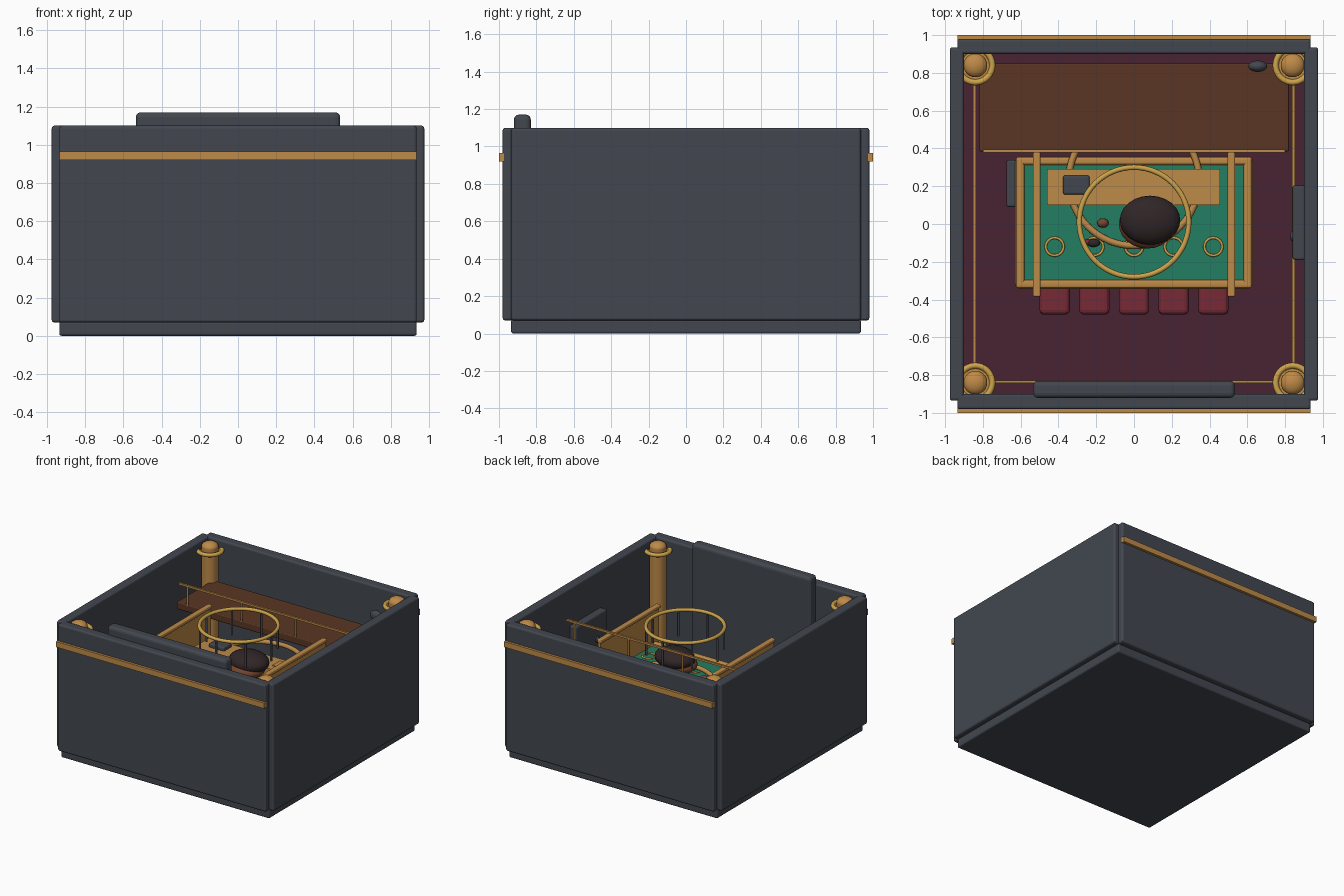
import bpy, math


def mat(name, r, g, b):
    m = bpy.data.materials.new(name)
    lin = [((c / 255 + 0.055) / 1.055) ** 2.4 if c > 10 else c / 255 / 12.92 for c in (r, g, b)]
    m.diffuse_color = (*lin, 1)
    return m


GREY = mat("slate grey", 66, 71, 79)
BRONZE = mat("bronze", 190, 138, 72)
GOLD = mat("yellow gold", 205, 163, 75)
WOOD = mat("brown wood", 90, 54, 35)
PURPLE = mat("plum carpet", 72, 35, 52)
GREEN = mat("green felt", 36, 125, 97)
RED = mat("red leather", 120, 42, 54)
DARK = mat("dark brown", 48, 37, 38)
TAN = mat("warm brown", 118, 70, 45)


def finish(name, m, smooth=True):
    o = bpy.context.object
    o.name = name
    o.data.materials.append(m)
    if smooth:
        bpy.ops.object.shade_smooth_by_angle(angle=math.radians(40))
    return o


def box(name, m, x0, x1, y0, y1, z0, z1, bevel=0.0):
    bpy.ops.mesh.primitive_cube_add(size=1, location=((x0 + x1) / 2, (y0 + y1) / 2, (z0 + z1) / 2))
    o = bpy.context.object
    o.scale = (x1 - x0, y1 - y0, z1 - z0)
    bpy.ops.object.transform_apply(location=False, rotation=False)
    if bevel:
        b = o.modifiers.new("bevel", 'BEVEL')
        b.width, b.segments = bevel, 3
    return finish(name, m, False)


def cyl(name, m, r, x, y, z0, z1, n=24):
    bpy.ops.mesh.primitive_cylinder_add(vertices=n, radius=r, depth=z1 - z0, location=(x, y, (z0 + z1) / 2))
    return finish(name, m)


def ball(name, m, loc, size):
    bpy.ops.mesh.primitive_uv_sphere_add(segments=24, ring_count=14, radius=1, location=loc)
    bpy.context.object.scale = size
    return finish(name, m)


def ring(name, m, R, r, x, y, z, n=48):
    bpy.ops.mesh.primitive_torus_add(major_radius=R, minor_radius=r, major_segments=n, minor_segments=10,
                                     location=(x, y, z))
    return finish(name, m)


# room shell
box("floor_slab", GREY, -0.935, 0.935, -0.935, 0.935, 0, 0.075, 0.012)
box("carpet", PURPLE, -0.905, 0.905, -0.905, 0.905, 0.07, 0.085)
for s, side in ((-1, "a"), (1, "b")):
    box("side_wall_" + side, GREY, *sorted((s * 0.90, s * 0.975)), -0.935, 0.935, 0.07, 1.1, 0.014)
    box("end_wall_" + side, GREY, -0.935, 0.935, *sorted((s * 0.90, s * 0.98)), 0.07, 1.1, 0.014)
    box("outer_trim_" + side, BRONZE, -0.935, 0.935, *sorted((s * 0.972, s * 1.0)), 0.92, 0.965)
    # floor trim between the columns
    box("floor_trim_side_" + side, BRONZE, *sorted((s * 0.836, s * 0.852)), -0.84, 0.84, 0.08, 0.11)
    box("floor_trim_end_" + side, BRONZE, -0.84, 0.84, *sorted((s * 0.828, s * 0.842)), 0.08, 0.11)
    # corner columns
    for t in (-1, 1):
        x, y = s * 0.84, t * 0.84
        cyl("column", BRONZE, 0.063, x, y, 0.08, 1.06)
        ball("column_cap", BRONZE, (x, y, 1.06), (0.063, 0.063, 0.04))
        ring("column_ring", GOLD, 0.09, 0.016, x, y, 1.03)
        cyl("column_collar", BRONZE, 0.085, x, y, 1.015, 1.03)

# panels and fittings on the walls
box("front_panel", GREY, -0.535, 0.535, -0.92, -0.83, 0.25, 1.17, 0.025)
box("right_cabinet", GREY, 0.84, 0.905, -0.19, 0.205, 0.3, 0.8, 0.012)
ball("cabinet_knob", GREY, (0.838, -0.065, 0.6), (0.012, 0.025, 0.025))
box("left_cabinet", GREY, -0.675, -0.60, 0.09, 0.34, 0.085, 0.5, 0.012)
ball("back_knob", GREY, (0.655, 0.835, 0.9), (0.05, 0.03, 0.04))

# balcony with railing
box("balcony", WOOD, -0.82, 0.82, 0.385, 0.85, 0.73, 0.79, 0.008)
box("railing", BRONZE, -0.80, 0.80, 0.378, 0.394, 0.935, 0.951)
for x in (-0.725, -0.242, 0.242, 0.725):
    cyl("railing_post", BRONZE, 0.008, x, 0.388, 0.78, 0.94, 10)

# gaming table
box("table_base", WOOD, -0.4, 0.4, -0.18, 0.2, 0.085, 0.48)
box("table_rim", BRONZE, -0.63, 0.63, -0.343, 0.357, 0.47, 0.55, 0.03)
box("table_felt", GREEN, -0.58, 0.58, -0.30, 0.312, 0.53, 0.555)
for x in (-0.58, 0.58):
    box("rim_side", BRONZE, x + (-0.045 if x < 0 else 0), x + (0 if x < 0 else 0.045), -0.34, 0.355, 0.5, 0.575, 0.014)
for y in (-0.34, 0.312):
    box("rim_end", BRONZE, -0.625, 0.625, y, y + 0.043, 0.5, 0.575, 0.014)
ring("table_arc", BRONZE, 0.345, 0.018, 0, 0.23, 0.585, 64)
box("table_tray", BRONZE, -0.46, 0.455, 0.10, 0.29, 0.55, 0.63)
box("tray_screen", GREY, -0.375, -0.235, 0.155, 0.258, 0.62, 0.66, 0.012)
box("tray_plate", BRONZE, 0.20, 0.37, 0.155, 0.25, 0.625, 0.636)

# betting rings and stools
for i in range(5):
    x = (i - 2) * 0.21
    ring("bet_ring", GOLD, 0.047, 0.007, x, -0.12, 0.56, 32)
    box("stool_seat", RED, x - 0.08, x + 0.08, -0.48, -0.32, 0.32, 0.38, 0.025)
    cyl("stool_leg", BRONZE, 0.02, x, -0.40, 0.08, 0.33, 12)

# upright dividers capped by bars
for x in (-0.515, 0.515):
    box("divider", BRONZE, x - 0.012, x + 0.012, -0.375, 0.375, 0.5, 0.84)
    box("divider_bar", BRONZE, x - 0.02, x + 0.02, -0.385, 0.38, 0.825, 0.855, 0.008)

# hanging hoop with eight pendants
ring("hoop", GOLD, 0.29, 0.014, 0, 0.01, 0.96, 64)
for i in range(8):
    a = i * math.pi / 4
    cyl("pendant", GREY, 0.009, 0.29 * math.cos(a), 0.01 + 0.29 * math.sin(a), 0.75, 0.94, 10)

# seated figure at the table
ball("hair", DARK, (0.085, 0.02, 0.69), (0.16, 0.13, 0.08))
ball("head", TAN, (0.07, 0.0, 0.64), (0.15, 0.13, 0.07))
ball("hand", TAN, (-0.165, 0.005, 0.58), (0.03, 0.025, 0.025))
ball("sleeve", DARK, (-0.215, -0.10, 0.575), (0.035, 0.022, 0.02))
ball("cuff", RED, (-0.245, -0.095, 0.575), (0.02, 0.015, 0.015))
